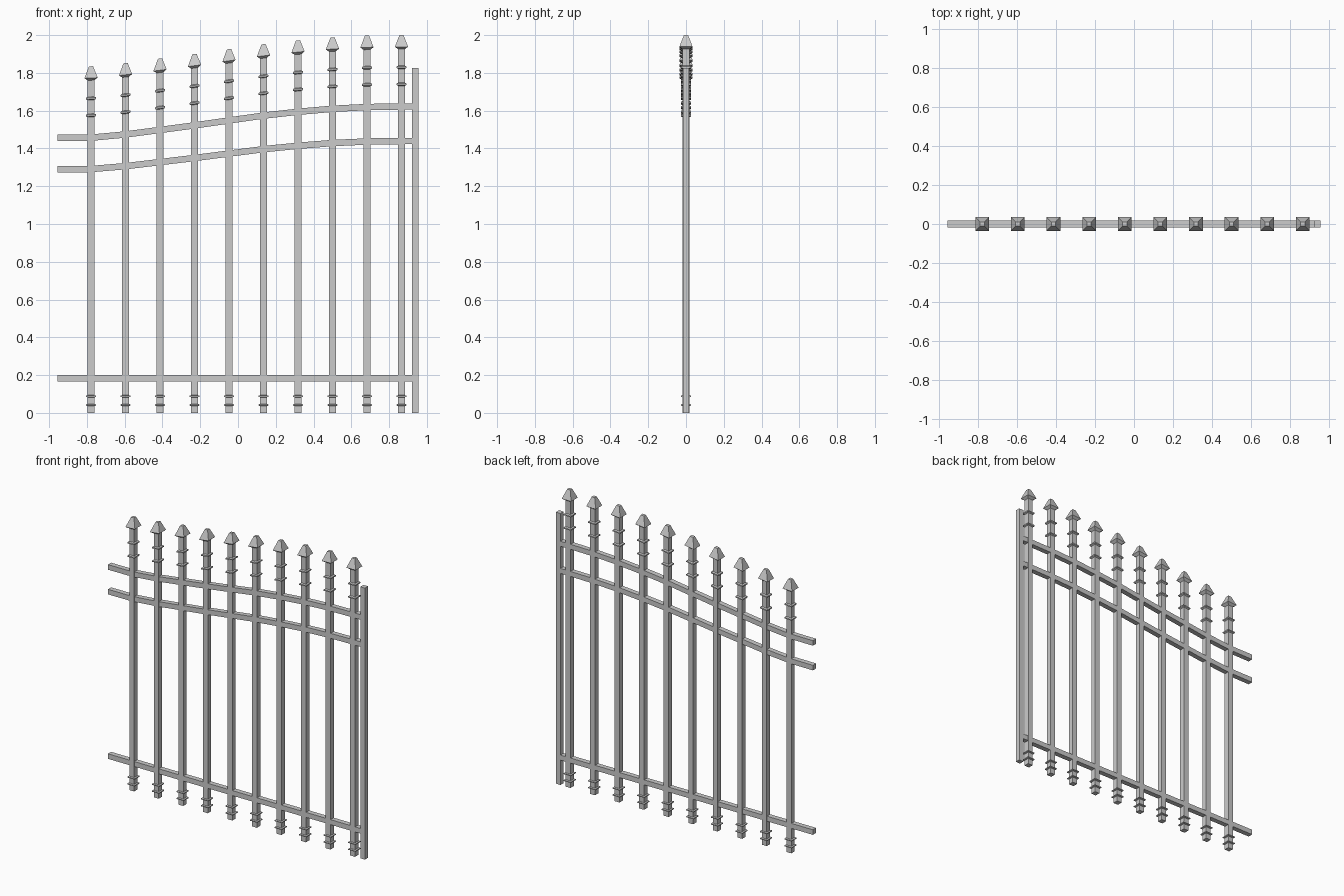
import bpy, bmesh

if "Cube" in bpy.data.objects:
    bpy.data.objects.remove(bpy.data.objects["Cube"])

HALF = 0.018            # half width of an upright
RAIL = 0.017            # half width of rails and end post
BAR_X = [-0.778 + 0.1826 * i for i in range(10)]
# rise of the sweeping top edge at the left end, each upright and the right end
XS = [-0.956] + BAR_X + [0.935]
RISE = [0, 0.001, 0.018, 0.042, 0.066, 0.092, 0.118, 0.138, 0.154, 0.163, 0.166, 0.166]


def skin(name, rings):
    """Skin a list of four-cornered sections into a closed solid."""
    bm = bmesh.new()
    loops = [[bm.verts.new(p) for p in r] for r in rings]
    for a, b in zip(loops, loops[1:]):
        for i in range(4):
            j = (i + 1) % 4
            bm.faces.new((a[i], a[j], b[j], b[i]))
    bm.faces.new(loops[0][::-1])
    bm.faces.new(loops[-1])
    bmesh.ops.recalc_face_normals(bm, faces=bm.faces)
    me = bpy.data.meshes.new(name)
    bm.to_mesh(me)
    bm.free()
    ob = bpy.data.objects.new(name, me)
    bpy.context.collection.objects.link(ob)
    return ob


def upright(name, x, z0, profile, slope=0.0):
    """Square turned part from (half width, height) pairs, sheared by slope."""
    corners = ((-1, -1), (1, -1), (1, 1), (-1, 1))
    return skin(name, [[(x + sx * w, sy * w, z0 + h + sx * w * slope)
                        for sx, sy in corners] for w, h in profile])


def rail(name, points, half=RAIL):
    """Square rail following (x, z) points."""
    return skin(name, [[(x, -half, z - half), (x, half, z - half),
                        (x, half, z + half), (x, -half, z + half)]
                       for x, z in points])


COLLAR = [(0.017, -0.009), (0.027, -0.004), (0.027, 0.004), (0.017, 0.009)]
FOOT_COLLAR = [(0.017, -0.006), (0.027, -0.003), (0.027, 0.003), (0.017, 0.006)]
HEAD = [(0.017, -0.075), (0.035, -0.062), (0.011, 0.0)]

# uprights with spear heads and collars
for i, x in enumerate(BAR_X):
    top = 1.834 + RISE[i + 1]
    slope = (RISE[i + 2] - RISE[i]) / (XS[i + 2] - XS[i])
    upright(f"picket_{i}", x, 0, [(HALF, 0), (HALF, top - 0.06)])
    upright(f"spear_head_{i}", x, top, HEAD, slope)
    for k, d in enumerate((0.17, 0.26)):
        upright(f"upper_collar_{i}_{k}", x, top - d, COLLAR, slope)
    for k, z in enumerate((0.042, 0.088)):
        upright(f"foot_collar_{i}_{k}", x, z, FOOT_COLLAR)

# rails: straight at the bottom, two sweeping ones at the top
rail("bottom_rail", [(-0.956, 0.184), (0.935, 0.184)])
rail("middle_rail", [(x, 1.290 + 0.9 * r) for x, r in zip(XS, RISE)])
rail("top_rail", [(x, 1.456 + r) for x, r in zip(XS, RISE)])

# end post
upright("end_post", 0.939, 0, [(RAIL, 0), (RAIL, 1.826)])
